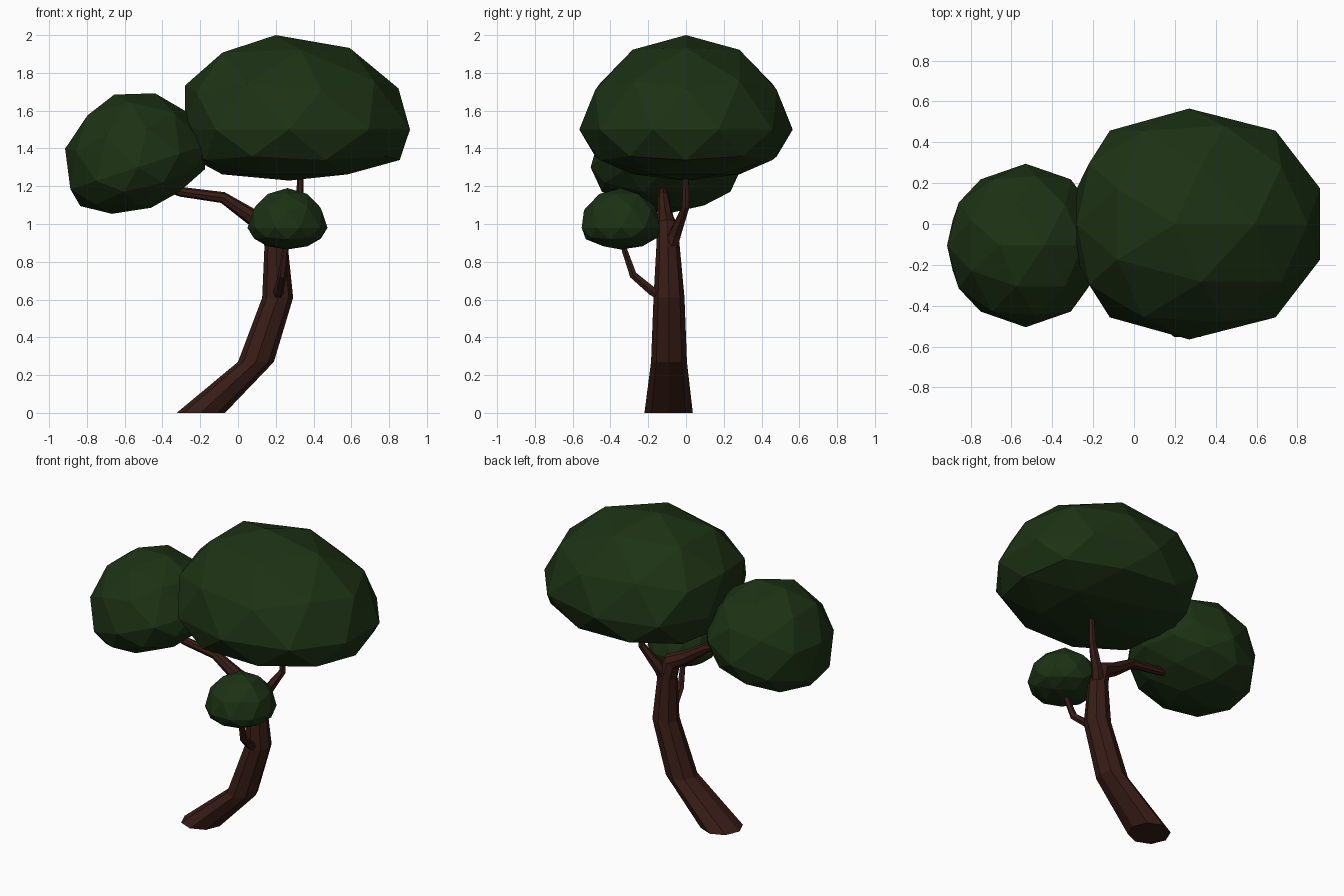
import bpy, bmesh, math
from mathutils import Vector, Matrix

if "Cube" in bpy.data.objects:
    bpy.data.objects.remove(bpy.data.objects["Cube"])


def material(name, rgb):
    m = bpy.data.materials.new(name)
    m.diffuse_color = (*rgb, 1)
    m.use_nodes = True
    m.node_tree.nodes["Principled BSDF"].inputs["Base Color"].default_value = m.diffuse_color
    return m


BARK = material("bark", (0.04, 0.012, 0.008))
LEAF = material("leaves", (0.012, 0.032, 0.007))


def finish(bm, name, mat):
    bmesh.ops.recalc_face_normals(bm, faces=bm.faces)
    me = bpy.data.meshes.new(name)
    bm.to_mesh(me)
    bm.free()
    me.materials.append(mat)
    ob = bpy.data.objects.new(name, me)
    bpy.context.collection.objects.link(ob)
    return ob


def limb(name, path, sides, level=0):
    """Tapered tube through (x, y, z, radius); the first `level` rings stay horizontal."""
    bm = bmesh.new()
    pts = [Vector(p[:3]) for p in path]
    rings = []
    for i, p in enumerate(pts):
        t = (pts[min(i + 1, len(pts) - 1)] - pts[max(i - 1, 0)]).normalized()
        if i < level:
            t = Vector((0, 0, 1))
        q = Vector((0, 0, 1)).rotation_difference(t)
        ring = []
        for k in range(sides):
            a = math.tau * k / sides
            ring.append(bm.verts.new(p + q @ Vector((math.cos(a), math.sin(a), 0)) * path[i][3]))
        rings.append(ring)
    for a, b in zip(rings, rings[1:]):
        for k in range(sides):
            j = (k + 1) % sides
            bm.faces.new((a[k], a[j], b[j], b[k]))
    bm.faces.new(rings[0])
    bm.faces.new(rings[-1])
    return finish(bm, name, BARK)


def canopy(name, centre, rx, ry, up, down, tilt=0, yaw=0, warp=None):
    """Low-poly ball with a shallow underside, tilted about y and turned about z."""
    bm = bmesh.new()
    bmesh.ops.create_icosphere(bm, subdivisions=2, radius=1)
    rot = Matrix.Rotation(math.radians(yaw), 3, 'Z') @ Matrix.Rotation(math.radians(tilt), 3, 'Y')
    for v in bm.verts:
        x, y, z = v.co
        if warp:
            p = Vector(warp(x, y, z))
        else:
            p = Vector((x * rx, y * ry, z * (up if z > 0 else down)))
        v.co = rot @ p + Vector(centre)
    return finish(bm, name, LEAF)


def egg(x, y, z):
    # large crown: stretched to the right, top leaning left
    height = 0.5 * z ** 1.1 + 0.03 * x * z if z > 0 else -0.27 * abs(z) ** 0.8
    lean = -0.07 * z if z > 0 else 0
    return (0.73 * x - 0.115 * x ** 3 + 0.05 * x * x + lean, 0.565 * y, height)


# trunk, bending over into the left branch
limb("trunk", [(-0.197, -0.092, 0, 0.128), (0.095, -0.09, 0.27, 0.095),
               (0.21, -0.09, 0.61, 0.082), (0.202, -0.095, 0.88, 0.062),
               (0.17, -0.1, 0.99, 0.056), (0.07, -0.11, 1.04, 0.043),
               (-0.08, -0.12, 1.14, 0.03), (-0.3, -0.12, 1.17, 0.026),
               (-0.45, -0.12, 1.21, 0.018)], 8, level=4)

# side branches
limb("right_branch", [(0.2, -0.1, 0.82, 0.04), (0.235, -0.06, 0.94, 0.036),
                      (0.325, -0.002, 1.09, 0.022), (0.335, 0, 1.35, 0.014)], 6)
limb("front_branch", [(0.21, -0.1, 0.6, 0.03), (0.215, -0.18, 0.645, 0.026),
                      (0.235, -0.28, 0.73, 0.022), (0.25, -0.325, 0.86, 0.017),
                      (0.255, -0.34, 0.95, 0.013)], 6)

# foliage
canopy("large_canopy", (0.27, 0, 1.5), 0, 0, 0, 0, warp=egg)
canopy("left_canopy", (-0.53, -0.105, 1.30), 0.395, 0.4, 0.405, 0.225, tilt=-18)
canopy("small_canopy", (0.262, -0.345, 0.98), 0.218, 0.212, 0.21, 0.115, yaw=-90)
